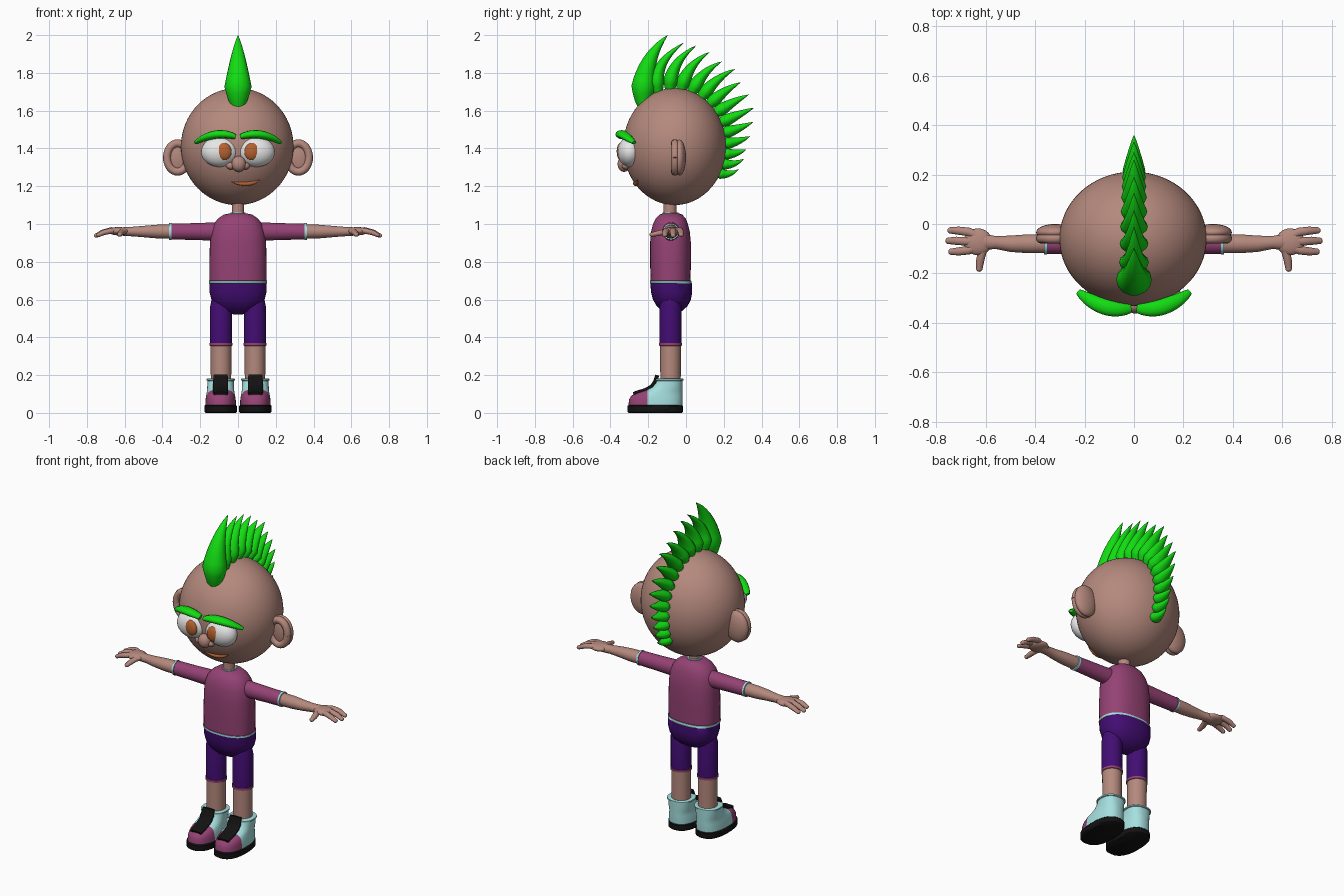
import bpy, bmesh, math
from mathutils import Vector, Matrix

if "Cube" in bpy.data.objects:
    bpy.data.objects.remove(bpy.data.objects["Cube"])

V = Vector


def material(name, rgb):
    m = bpy.data.materials.new(name)
    m.diffuse_color = (*rgb, 1)
    m.use_nodes = True
    m.node_tree.nodes["Principled BSDF"].inputs["Base Color"].default_value = m.diffuse_color
    return m


SKIN = material("skin", (0.46, 0.25, 0.205))
SHIRT = material("plum", (0.30, 0.055, 0.175))
SHORTS = material("violet", (0.055, 0.004, 0.17))
GREEN = material("green", (0.006, 0.72, 0.006))
CYAN = material("pale_cyan", (0.38, 0.74, 0.74))
AMBER = material("amber", (0.46, 0.12, 0.03))
WHITE = material("white", (0.8, 0.8, 0.8))
BLACK = material("black", (0.006, 0.006, 0.006))


def finish(name, bm, mats, rule=None, mirror=False):
    """Turn a bmesh into a smooth object, coloured by a rule on face centres."""
    bmesh.ops.recalc_face_normals(bm, faces=bm.faces)
    if rule:
        for f in bm.faces:
            f.material_index = rule(f.calc_center_median())
    me = bpy.data.meshes.new(name)
    bm.to_mesh(me)
    bm.free()
    for m in mats:
        me.materials.append(m)
    ob = bpy.data.objects.new(name, me)
    bpy.context.collection.objects.link(ob)
    if mirror:
        mod = ob.modifiers.new("Mirror", 'MIRROR')
        mod.use_mirror_merge = False
    return ob


def add_loft(bm, rings, n=24, power=2.0):
    """Skin (centre, half-axis, half-axis) rings with superellipse sections."""
    loops = []
    for c, u, w in rings:
        loop = []
        for k in range(n):
            a = 2 * math.pi * k / n
            ca, sa = math.cos(a), math.sin(a)
            e = 2 / power
            loop.append(bm.verts.new(V(c) + V(u) * math.copysign(abs(ca) ** e, ca)
                                     + V(w) * math.copysign(abs(sa) ** e, sa)))
        loops.append(loop)
    for a, b in zip(loops, loops[1:]):
        for k in range(n):
            bm.faces.new((a[k], a[(k + 1) % n], b[(k + 1) % n], b[k]))
    bm.faces.new(loops[0])
    bm.faces.new(loops[-1])


def loft(name, rings, mats, rule=None, mirror=False, n=24, power=2.0):
    bm = bmesh.new()
    add_loft(bm, rings, n, power)
    return finish(name, bm, mats, rule, mirror)


def ellipsoid(name, c, r, mat, mirror=False, seg=32, tilt=0):
    bm = bmesh.new()
    mx = Matrix.Translation(c) @ Matrix.Rotation(tilt, 4, 'Y') @ Matrix.Diagonal((*r, 1))
    bmesh.ops.create_uvsphere(bm, u_segments=seg, v_segments=seg // 2, radius=1, matrix=mx)
    return finish(name, bm, [mat], None, mirror)


def along(pts, radii, side, squash=1.0):
    """Rings following a path; side is the axis kept across the path."""
    rings, pts = [], [V(p) for p in pts]
    for i, (p, r) in enumerate(zip(pts, radii)):
        t = (pts[min(i + 1, len(pts) - 1)] - pts[max(i - 1, 0)]).normalized()
        s = (V(side) - t * t.dot(V(side))).normalized()
        rings.append((p, s * r, t.cross(s) * r * squash))
    return rings


def bezier(a, b, c, t):
    return V(a) * (1 - t) ** 2 + V(b) * 2 * t * (1 - t) + V(c) * t * t


def level(z, rx, y0, y1, x=0.0):
    """Horizontal ring from y0 to y1."""
    return ((x, (y0 + y1) / 2, z), (rx, 0, 0), (0, (y1 - y0) / 2, 0))


# Head
HC, HR = V((-0.004, -0.06, 1.41)), V((0.298, 0.272, 0.31))
ellipsoid("head", HC, HR, SKIN, seg=64)


def face_y(x, z):
    q = 1 - ((x - HC.x) / HR.x) ** 2 - ((z - HC.z) / HR.z) ** 2
    return HC.y - HR.y * math.sqrt(max(q, 0))


# Ears: rounded back and raised front rim
ellipsoid("ear", (0.32, -0.034, 1.352), (0.076, 0.034, 0.095), SKIN, True)
bm = bmesh.new()
path = [V((0.32 + 0.056 * math.cos(a), -0.058, 1.352 + 0.075 * math.sin(a)))
        for a in [2 * math.pi * k / 32 for k in range(33)]]
add_loft(bm, along(path, [0.021] * 33, (0, 1, 0)), 12)
finish("ear_rim", bm, [SKIN], None, True)

# Eyes
ellipsoid("eye_white", (0.097, -0.298, 1.382), (0.098, 0.064, 0.08), WHITE, True)
ellipsoid("iris", (0.074, -0.347, 1.384), (0.04, 0.02, 0.046), AMBER, True, 24, 0.2)

# Eyebrows
brow = [bezier((0.015, -0.34, 1.462), (0.12, -0.36, 1.50), (0.225, -0.275, 1.43), k / 12)
        for k in range(13)]
size = [0.006 + 0.016 * math.sin(math.pi * min(1, 0.1 + k / 13.5)) ** 0.6 for k in range(13)]
loft("eyebrow", along(brow, size, (0, 0, 1), 1.5), [GREEN], mirror=True, n=12)

# Nose
ellipsoid("nose_tip", (0.004, -0.328, 1.318), (0.038, 0.034, 0.042), SKIN)
ellipsoid("nostril", (0.037, -0.318, 1.308), (0.026, 0.022, 0.02), SKIN, True, 20)

# Mouth
lips = []
for k in range(13):
    t = k / 12
    p = bezier((-0.035, 0, 1.222), (0.06, 0, 1.198), (0.115, 0, 1.234), t)
    p.y = face_y(p.x, p.z) - 0.001
    lips.append(p)
loft("mouth", along(lips, [0.002 + 0.010 * math.sin(math.pi * k / 12) for k in range(13)],
                    (0, 0, 1)), [AMBER], n=10)

# Crest of curved spikes, fanned over the head
TIPS = [(-0.097, 2.0), (-0.01, 1.96), (0.055, 1.945), (0.125, 1.91), (0.19, 1.86),
        (0.26, 1.82), (0.29, 1.75), (0.333, 1.685), (0.36, 1.615), (0.355, 1.54),
        (0.34, 1.465), (0.32, 1.395), (0.307, 1.345), (0.28, 1.29)]
bm = bmesh.new()
for i, (ty, tz) in enumerate(TIPS):
    a = math.radians(-37 + 155 * (i / 13) ** 0.85)
    out = V((0, math.sin(a), math.cos(a)))
    base = V((0, HC.y + HR.y * out.y, HC.z + HR.z * out.z)) - out * 0.03
    tip = V((0, ty, tz))
    mid = base + out * (tip - base).length * 0.55
    wide, deep = (0.072, 0.066) if i == 0 else (0.062 - 0.002 * i, 0.042 - 0.001 * i)
    if i == 0:
        base, mid = V((0, -0.222, 1.615)), V((0, -0.25, 1.85))
    rings = []
    for k in range(13):
        t = k / 12
        r = max(0.01, min(1, (t / 0.25 + 0.3) / 1.3) ** 0.5 * (1 - max(0, t - 0.25) / 0.75) ** 0.85)
        d = (bezier(base, mid, tip, min(1, t + 0.01)) - bezier(base, mid, tip, max(0, t - 0.01))).normalized()
        rings.append((bezier(base, mid, tip, t), V((wide * r, 0, 0)),
                      d.cross(V((1, 0, 0))) * deep * r))
    add_loft(bm, rings, 14)
finish("hair_crest", bm, [GREEN])

# Neck and collar
loft("neck", [level(z, 0.033, -0.12, -0.05) for z in (1.0, 1.14)], [SKIN])
loft("collar", [level(z, 0.041, -0.125, -0.04) for z in (1.03, 1.062)], [CYAN])

# Torso: shirt, hem band and rounded seat of the shorts
torso = [(1.057, .04, -.12, -.04), (1.05, .075, -.14, -.02), (1.03, .105, -.16, -.002),
         (1.0, .128, -.175, .01), (.96, .142, -.185, .02), (.9, .149, -.19, .026),
         (.8, .151, -.19, .026), (.70, .151, -.188, .024), (.699, .154, -.191, .028),
         (.687, .154, -.191, .03), (.686, .152, -.189, .032), (.64, .151, -.185, .033),
         (.6, .141, -.175, .026), (.565, .118, -.155, .008), (.54, .085, -.13, -.02),
         (.525, .045, -.105, -.05), (.52, .01, -.085, -.075)]
loft("torso", [level(*r) for r in torso], [SHIRT, CYAN, SHORTS],
     lambda c: 0 if c.z > 0.6995 else 1 if c.z > 0.6865 else 2, n=40, power=2.35)

# Legs: shorts leg, hem and bare shin
leg = [(.60, .05), (.56, .058), (.37, .058), (.369, .06), (.356, .06), (.355, .055), (.15, .054)]
loft("leg", [level(z, r, -.082 - r, -.082 + r, .09) for z, r in leg], [SHORTS, SHIRT, SKIN],
     lambda c: 0 if c.z > .3695 else 1 if c.z > .3555 else 2, True, n=32)

# Shoes: sole, upper with toe cap, ankle rim and tongue
loft("shoe_sole", [level(z, w, a, b, .092) for z, w, a, b in
                   [(0, .08, -.303, -.022), (.006, .086, -.311, -.015),
                    (.036, .086, -.311, -.015), (.042, .08, -.303, -.022)]],
     [BLACK], None, True, n=40, power=2.4)
upper = [(.04, .081, -.304, -.02), (.07, .080, -.302, -.018), (.09, .077, -.290, -.018),
         (.105, .074, -.268, -.018), (.118, .072, -.225, -.018), (.135, .071, -.188, -.018),
         (.155, .070, -.168, -.018), (.17, .070, -.16, -.018), (.172, .076, -.165, -.013),
         (.18, .076, -.165, -.013), (.182, .068, -.155, -.02)]
shoe = bmesh.new()
add_loft(shoe, [level(z, w, a, b, .092) for z, w, a, b in upper], 48, 2.4)
bmesh.ops.bisect_plane(shoe, geom=shoe.verts[:] + shoe.edges[:] + shoe.faces[:],
                       plane_co=(0, -.205, 0), plane_no=(0, 1, 0))
finish("shoe_upper", shoe, [SHIRT, CYAN], lambda c: 0 if c.y < -.205 else 1, True)
tongue = [(.092, -.278, .10), (.092, -.255, .108), (.092, -.215, .12), (.092, -.18, .14),
          (.092, -.163, .165), (.092, -.152, .2)]
loft("shoe_tongue", along(tongue, [.036, .04, .04, .04, .04, .037], (1, 0, 0), 0.28),
     [BLACK], None, True, n=24, power=4)

# Arms: sleeve, cuff and tapering forearm
arm = [(.10, .05, .046), (.16, .047, .044), (.25, .044, .042), (.352, .042, .041),
       (.353, .044, .043), (.364, .044, .043), (.365, .037, .038), (.43, .036, .038),
       (.50, .030, .033), (.56, .025, .026), (.60, .024, .032), (.63, .018, .036)]
loft("arm", [((x, -.08 + max(0, x - .5) * .08, .96), (0, ry, 0), (0, 0, rz))
             for x, rz, ry in arm], [SHIRT, CYAN, SKIN],
     lambda c: 0 if c.x < .3525 else 1 if c.x < .3645 else 2, True)

# Hands: palm, three fingers and thumb
ellipsoid("palm", (0.632, -0.072, 0.962), (0.058, 0.054, 0.022), SKIN, True)
fingers = [("finger_back", [(.63, -.05, .965), (.67, -.032, .968), (.71, -.027, .958), (.742, -.026, .943)]),
           ("finger_middle", [(.63, -.07, .965), (.68, -.07, .966), (.72, -.068, .955), (.75, -.068, .939)]),
           ("finger_front", [(.63, -.09, .963), (.67, -.106, .964), (.71, -.111, .955), (.738, -.112, .942)]),
           ("thumb", [(.60, -.085, .96), (.615, -.115, .958), (.623, -.15, .95), (.626, -.18, .944)])]
for name, pts in fingers:
    loft(name, along(pts, [.018, .0175, .0165, .013], (0, 1, 0) if name != "thumb" else (1, 0, 0), 0.85),
         [SKIN], None, True, n=12)
    ellipsoid(name + "_tip", pts[-1], (.0135, .0135, .0115), SKIN, True, 12)

# Smooth shading with crisp creases
for ob in bpy.context.scene.objects:
    ob.select_set(True)
    bpy.context.view_layer.objects.active = ob
bpy.ops.object.shade_smooth_by_angle(angle=math.radians(45))
